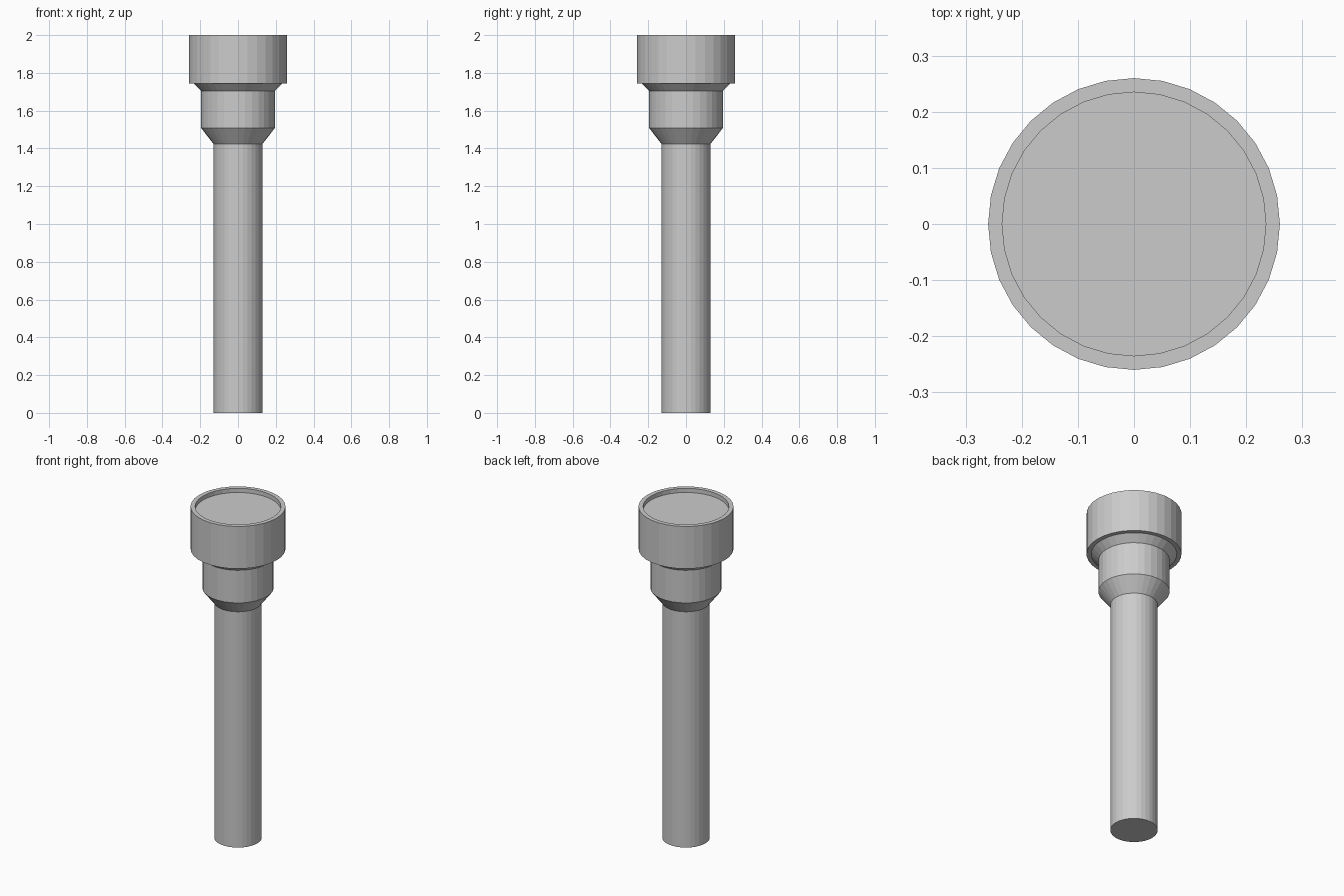
import bpy, bmesh, math

SIDES = 32

cube = bpy.data.objects.get("Cube")
if cube:
    bpy.data.objects.remove(cube, do_unlink=True)

grey = bpy.data.materials.new("plain_grey")
grey.use_nodes = True
colour = (0.6, 0.6, 0.6, 1)
grey.diffuse_color = colour
grey.node_tree.nodes["Principled BSDF"].inputs["Base Color"].default_value = colour


def turned(name, profile):
    """Revolve a (radius, height) profile about z, capping both ends."""
    bm = bmesh.new()
    rings = []
    for r, z in profile:
        rings.append([bm.verts.new((r * math.cos(i * math.tau / SIDES),
                                    r * math.sin(i * math.tau / SIDES), z))
                      for i in range(SIDES)])
    for low, high in zip(rings, rings[1:]):
        for i in range(SIDES):
            j = (i + 1) % SIDES
            bm.faces.new((low[i], low[j], high[j], high[i]))
    bm.faces.new(rings[0][::-1])
    bm.faces.new(rings[-1])
    mesh = bpy.data.meshes.new(name)
    bm.to_mesh(mesh)
    bm.free()
    mesh.materials.append(grey)
    obj = bpy.data.objects.new(name, mesh)
    bpy.context.collection.objects.link(obj)
    return obj


# Straight handle, flared collar and wide head with a sunken lens, in one turning
turned("torch_body", [
    (0.13, 0), (0.13, 1.424),          # handle
    (0.195, 1.508), (0.195, 1.705),    # collar
    (0.235, 1.745), (0.26, 1.745),     # flare and underside of head
    (0.26, 2), (0.235, 2),             # head and rim
    (0.235, 1.975),                    # sunken lens
])
